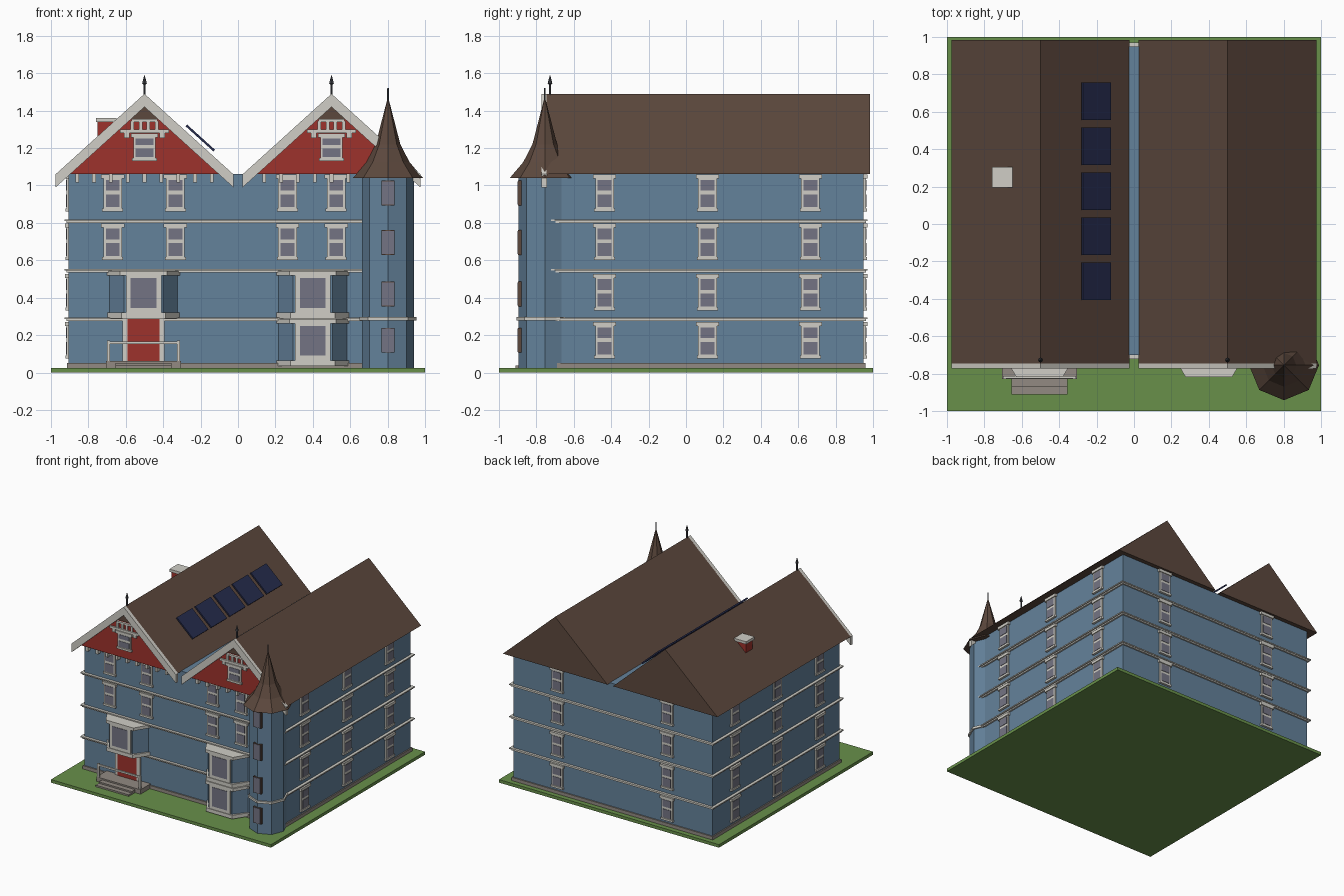
import bpy, bmesh, math
from mathutils import Matrix

if "Cube" in bpy.data.objects:
    bpy.data.objects.remove(bpy.data.objects["Cube"])

# ---- materials
def mat(name, rgb):
    m = bpy.data.materials.new(name)
    lin = [((c / 255 + 0.055) / 1.055) ** 2.4 if c > 10 else c / 3294 for c in rgb]
    m.diffuse_color = (*lin, 1)
    m.use_nodes = True
    m.node_tree.nodes["Principled BSDF"].inputs["Base Color"].default_value = m.diffuse_color
    return m

GRASS = mat("grass_green", (104, 144, 74))
BLUE = mat("wall_blue", (100, 130, 155))
WHITE = mat("trim_white", (208, 206, 198))
STONE = mat("stone_grey", (146, 138, 130))
RED = mat("brick_red", (158, 50, 44))
ROOF = mat("roof_brown", (92, 72, 61))
GLASS = mat("glass_grey", (116, 116, 132))
NAVY = mat("panel_navy", (38, 44, 78))
METAL = mat("dark_metal", (72, 74, 80))

# ---- helpers
def add_box(bm, b, mi=0):
    x0, x1, y0, y1, z0, z1 = b
    M = Matrix.Translation(((x0 + x1) / 2, (y0 + y1) / 2, (z0 + z1) / 2)) @ \
        Matrix.Diagonal((x1 - x0, y1 - y0, z1 - z0, 1))
    vs = bmesh.ops.create_cube(bm, size=1, matrix=M)["verts"]
    for f in {f for v in vs for f in v.link_faces}:
        f.material_index = mi

def to_mesh(name, bm, mats):
    bmesh.ops.recalc_face_normals(bm, faces=bm.faces)
    me = bpy.data.meshes.new(name)
    bm.to_mesh(me)
    bm.free()
    for m in mats:
        me.materials.append(m)
    return me

def place(name, me, M=Matrix()):
    o = bpy.data.objects.new(name, me)
    o.matrix_world = M
    bpy.context.collection.objects.link(o)
    return o

def boxes(name, m, *bs):
    bm = bmesh.new()
    for b in bs:
        add_box(bm, b)
    return place(name, to_mesh(name, bm, [m]))

def prism(name, m, pts, axis, a, b):
    """Extrude a 2D outline: axis 'y' takes (x, z) points, axis 'z' takes (x, y)."""
    bm = bmesh.new()
    f = bm.faces.new([bm.verts.new((p, a, q) if axis == 'y' else (p, q, a)) for p, q in pts])
    ext = bmesh.ops.extrude_face_region(bm, geom=[f])["geom"]
    d = (0, b - a, 0) if axis == 'y' else (0, 0, b - a)
    bmesh.ops.translate(bm, vec=d, verts=[v for v in ext if isinstance(v, bmesh.types.BMVert)])
    return place(name, to_mesh(name, bm, [m]))

def lathe(name, m, cx, cy, prof, n=8):
    """Stack cone segments through (radius, z) points, vertex facing front."""
    bm = bmesh.new()
    for (r0, z0), (r1, z1) in zip(prof, prof[1:]):
        bmesh.ops.create_cone(bm, cap_ends=True, segments=n, radius1=r0, radius2=r1, depth=z1 - z0,
                              matrix=Matrix.Translation((cx, cy, (z0 + z1) / 2)))
    return place(name, to_mesh(name, bm, [m]))

# ---- ground slab, house body, plinth, floor bands
boxes("lawn", GRASS, (-1, 1, -1, 1, 0, 0.025))
boxes("house_walls", BLUE, (-0.905, 0.905, -0.70, 0.95, 0.02, 1.062))
boxes("plinth", STONE, (-0.915, 0.915, -0.71, 0.96, 0.02, 0.052))
for z in (0.285, 0.545, 0.81):
    boxes("floor_band", WHITE, (-0.918, 0.918, -0.713, 0.963, z - 0.01, z + 0.003),
          (-0.928, 0.928, -0.722, 0.97, z, z + 0.009))

# ---- sash window, local front is -y
def sash(name, w, h, head=True):
    bm = bmesh.new()
    add_box(bm, (-w, w, -0.012, 0.004, -h, h), 0)
    if head:
        add_box(bm, (-w - 0.012, w + 0.012, -0.02, 0.004, h - 0.018, h + 0.004), 0)
        add_box(bm, (-w - 0.006, w + 0.006, -0.018, 0.004, -h - 0.004, -h + 0.012), 0)
    g = w - 0.013
    add_box(bm, (-g, g, -0.015, -0.01, 0.012, h - 0.025), 1)
    add_box(bm, (-g, g, -0.015, -0.01, -h + 0.018, -0.008), 1)
    return to_mesh(name, bm, [WHITE, GLASS])

win = sash("sash_window", 0.05, 0.094)
ROWS = (0.96, 0.70, 0.43, 0.172)
def window(x, y, z, turn):
    place("sash_window", win, Matrix.Translation((x, y, z)) @ Matrix.Rotation(math.radians(turn), 4, 'Z'))

for z in ROWS[:2]:
    for x in (-0.67, -0.335, 0.265, 0.525):
        window(x, -0.70, z, 0)
for z in ROWS:
    for y in (-0.435, 0.115, 0.665):
        window(0.905, y, z, 90)
        window(-0.905, y, z, -90)
    for x in (-0.5, 0.5):
        window(x, 0.95, z, 180)

# ---- twin gabled roofs with decorated fronts
S = 0.43 / 0.475                      # roof slope
gable_win = sash("gable_window", 0.06, 0.07)
for c in (-0.5, 0.5):
    prism("gable_roof", ROOF, [(c - 0.475, 1.06), (c + 0.475, 1.06), (c, 1.49)], 'y', -0.745, 0.985)
    prism("barge_board", WHITE, [(c - 0.475, 1.06), (c, 1.49), (c + 0.475, 1.06),
          (c + 0.475, 0.99), (c, 1.42), (c - 0.475, 0.99)], 'y', -0.772, -0.742)
    prism("gable_panel", RED, [(c - 0.41, 1.06), (c + 0.41, 1.06), (c + 0.08, 1.355), (c - 0.08, 1.355)],
          'y', -0.753, -0.74)
    place("gable_window", gable_win, Matrix.Translation((c, -0.752, 1.205)))
    boxes("gable_rails", WHITE, (c - 0.13, c + 0.13, -0.766, -0.75, 1.28, 1.298),
          (c - 0.07, c + 0.07, -0.766, -0.75, 1.34, 1.355),
          *[(c + d - 0.009, c + d + 0.009, -0.764, -0.75, 1.29, 1.345) for d in (-0.065, -0.02, 0.02, 0.065)],
          *[(c + d - 0.014, c + d + 0.014, -0.764, -0.75, 1.255, 1.285) for d in (-0.095, 0.095)])
    boxes("eave_brackets", WHITE, *[(c + i * 0.09 - 0.01, c + i * 0.09 + 0.01, -0.735, -0.69, 1.015, 1.06)
                                    for i in range(-4, 5)])
    lathe("ridge_finial", METAL, c, -0.727, [(0.006, 1.47), (0.006, 1.54), (0.013, 1.545), (0.001, 1.59)], 8)

# ---- solar panels standing off the inner slope
bm = bmesh.new()
add_box(bm, (-0.1, 0.1, -0.1, 0.1, -0.006, 0.006))
panel = to_mesh("solar_panel", bm, [NAVY])
for i in range(5):
    place("solar_panel", panel, Matrix.Translation((-0.202, -0.306 + i * 0.2405, 1.254)) @
          Matrix.Rotation(math.atan(S), 4, 'Y'))

# ---- chimney
boxes("chimney", RED, (-0.75, -0.66, 0.205, 0.295, 1.2, 1.345))
boxes("chimney_cap", WHITE, (-0.76, -0.65, 0.195, 0.305, 1.34, 1.362))

# ---- octagonal corner tower
TX, TY = 0.802, -0.755
lathe("tower_walls", BLUE, TX, TY, [(0.14, 0.02), (0.14, 1.06)])
lathe("tower_band", WHITE, TX, TY, [(0.152, 0.278), (0.152, 0.296)])
lathe("tower_roof", ROOF, TX, TY, [(0.187, 1.04), (0.115, 1.125), (0.066, 1.22), (0.004, 1.46)])
lathe("tower_finial", METAL, TX, TY, [(0.005, 1.43), (0.004, 1.52)])
for z in (0.96, 0.695, 0.42, 0.172):
    boxes("tower_window_frame", ROOF, (TX - 0.035, TX + 0.035, TY - 0.143, TY - 0.1, z - 0.066, z + 0.066))
    boxes("tower_window_glass", GLASS, (TX - 0.031, TX + 0.031, TY - 0.146, TY - 0.14, z - 0.062, z + 0.062))

# ---- canted bay windows
def bay(c, z0, z1):
    def slab(name, m, wide, narrow, y, a, b):
        prism(name, m, [(c - wide, -0.69), (c - narrow, y), (c + narrow, y), (c + wide, -0.69)], 'z', a, b)
    slab("bay_walls", BLUE, 0.19, 0.105, -0.80, z0, z1)
    slab("bay_sill", WHITE, 0.2, 0.118, -0.815, z0, z0 + 0.03)
    slab("bay_cap", WHITE, 0.2, 0.125, -0.817, z1 - 0.022, z1 + 0.003)
    boxes("bay_window_frame", WHITE, (c - 0.095, c + 0.095, -0.81, -0.79, z0 + 0.03, z1 - 0.02))
    boxes("bay_window_glass", GLASS, (c - 0.069, c + 0.069, -0.813, -0.808, z0 + 0.056, z1 - 0.036))

bay(-0.505, 0.29, 0.541)
bay(0.4, 0.29, 0.541)
bay(0.4, 0.035, 0.284)

# ---- entrance: door, landing, steps, rail
boxes("door_frame", WHITE, (-0.618, -0.392, -0.715, -0.69, 0.05, 0.29))
boxes("front_door", RED, (-0.592, -0.42, -0.72, -0.70, 0.06, 0.285))
boxes("landing", STONE, (-0.705, -0.305, -0.83, -0.69, 0.02, 0.062))
boxes("steps", STONE, (-0.655, -0.355, -0.872, -0.82, 0.02, 0.05), (-0.655, -0.355, -0.912, -0.82, 0.02, 0.038))
boxes("porch_rail", WHITE, (-0.695, -0.315, -0.826, -0.812, 0.152, 0.166),
      (-0.7, -0.685, -0.828, -0.812, 0.06, 0.172), (-0.325, -0.31, -0.828, -0.812, 0.06, 0.172))
